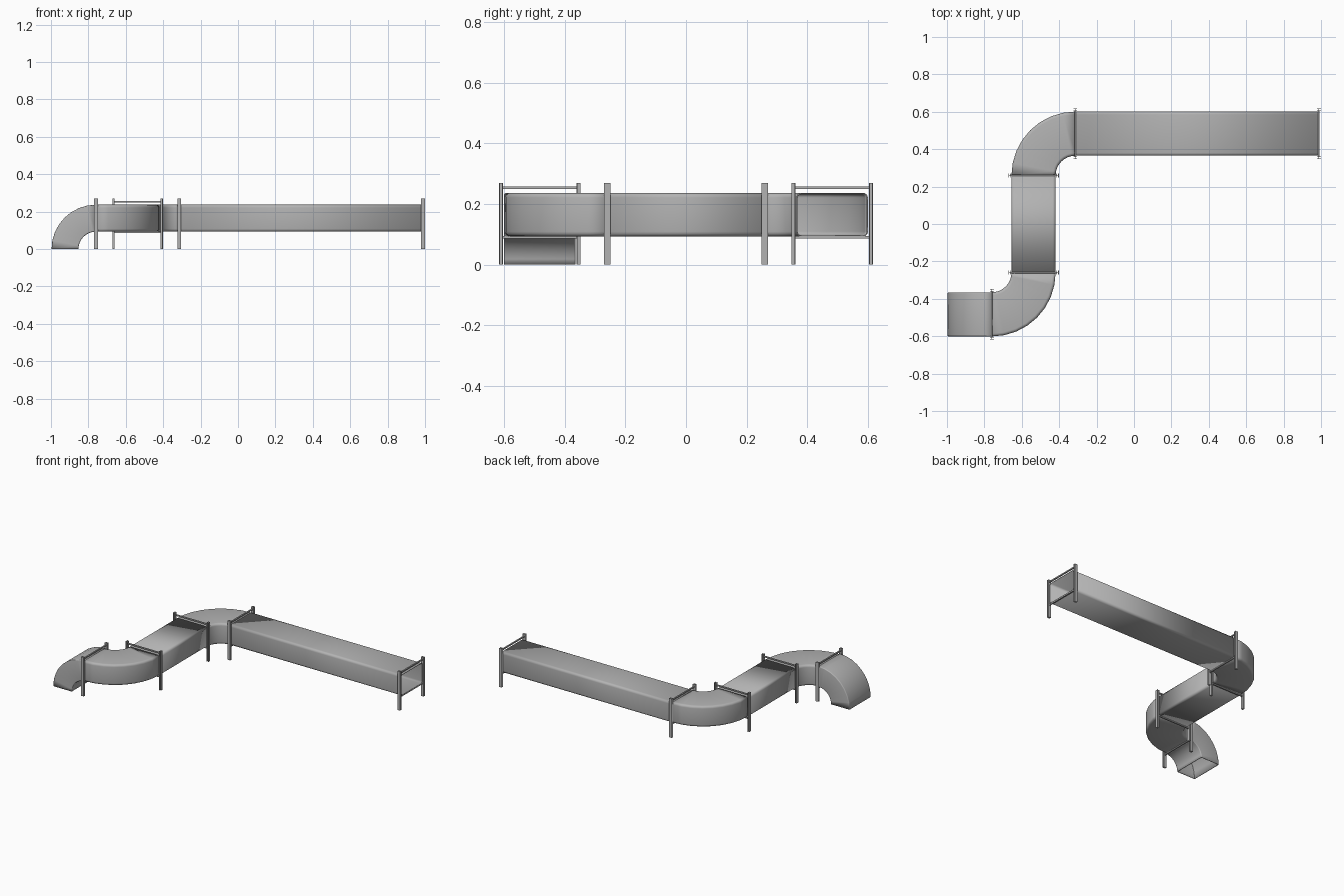
import bpy, bmesh, math
from mathutils import Vector

cube = bpy.data.objects.get("Cube")
if cube:
    bpy.data.objects.remove(cube, do_unlink=True)

metal = bpy.data.materials.new("grey_metal")
GREY = (0.45, 0.45, 0.45, 1)
metal.use_nodes = True
metal.diffuse_color = GREY
metal.node_tree.nodes["Principled BSDF"].inputs["Base Color"].default_value = GREY

HALF_W, HALF_H, MID_Z = 0.116, 0.07, 0.165
RUN_Y, RUN_X, JOINT_Y = 0.483, -0.537, 0.26
BEND_R = RUN_Y - JOINT_Y
FRONT_X, REAR_X = RUN_X - BEND_R, RUN_X + BEND_R
END_X = 0.992
UP = Vector((0, 0, 1))


def make_object(name, bm):
    mesh = bpy.data.meshes.new(name)
    bmesh.ops.recalc_face_normals(bm, faces=bm.faces)
    bm.to_mesh(mesh)
    bm.free()
    mesh.materials.append(metal)
    obj = bpy.data.objects.new(name, mesh)
    bpy.context.collection.objects.link(obj)
    return obj


def rounded_section(radius, steps=4):
    """Rounded rectangle as (side, up) pairs."""
    points = []
    for quarter, (sx, sy) in enumerate([(1, 1), (-1, 1), (-1, -1), (1, -1)]):
        for i in range(steps + 1):
            a = (quarter + i / steps) * math.pi / 2
            points.append((sx * (HALF_W - radius) + radius * math.cos(a),
                           sy * (HALF_H - radius) + radius * math.sin(a)))
    return points


def duct(name, stations, radius=0.014):
    """Open thin-walled tube through (centre, side, up) stations."""
    bm = bmesh.new()
    section = rounded_section(radius)
    rings = [[bm.verts.new(c + side * u + up * v) for u, v in section]
             for c, side, up in stations]
    n = len(section)
    for a, b in zip(rings, rings[1:]):
        for i in range(n):
            j = (i + 1) % n
            bm.faces.new((a[i], a[j], b[j], b[i]))
    obj = make_object(name, bm)
    wall = obj.modifiers.new("wall", "SOLIDIFY")
    wall.thickness, wall.offset = 0.004, 0
    bpy.ops.object.select_all(action="DESELECT")
    obj.select_set(True)
    bpy.context.view_layer.objects.active = obj
    bpy.ops.object.shade_smooth_by_angle(angle=math.radians(35))


def flat_bend(cx, cy, start, end, steps=8):
    stations = []
    for i in range(steps + 1):
        a = math.radians(start + (end - start) * i / steps)
        side = Vector((math.cos(a), math.sin(a), 0))
        stations.append((Vector((cx, cy, MID_Z)) + side * BEND_R, side, UP))
    return stations


def down_elbow(cx, cy, steps=8):
    stations = []
    for i in range(steps + 1):
        a = math.pi - i / steps * math.pi / 2
        out = Vector((math.cos(a), 0, math.sin(a)))
        stations.append((Vector((cx, cy, 0)) + out * MID_Z, Vector((0, 1, 0)), out))
    return stations


def straight(start, end, side):
    return [(Vector((*p, MID_Z)), Vector(side), UP) for p in (start, end)]


# Duct sections
duct("outlet_elbow", down_elbow(FRONT_X, -RUN_Y), radius=0.004)
duct("front_bend", flat_bend(FRONT_X, -JOINT_Y, -90, 0))
duct("middle_duct", straight((RUN_X, -JOINT_Y), (RUN_X, JOINT_Y), (1, 0, 0)))
duct("rear_bend", flat_bend(REAR_X, JOINT_Y, 180, 90))
duct("long_duct", straight((REAR_X, RUN_Y), (END_X, RUN_Y), (0, 1, 0)))


def add_box(bm, x, y, z, sx, sy, sz):
    for v in bmesh.ops.create_cube(bm, size=1)["verts"]:
        v.co = Vector((x + v.co.x * sx, y + v.co.y * sy, z + v.co.z * sz))


def support_frame(name, x, y, angle):
    """Two beam-section posts joined by bars above and below the duct."""
    bm = bmesh.new()
    height, offset = 0.27, 0.1285
    for s in (-1, 1):
        add_box(bm, 0, s * offset, height / 2, 0.004, 0.008, height)
        for flange in (-1, 1):
            add_box(bm, 0, s * offset + flange * 0.005, height / 2, 0.021, 0.003, height)
    for z in (0.254, 0.09):
        add_box(bm, 0, 0, z, 0.009, 2 * offset - 0.012, 0.008)
    frame = make_object(name, bm)
    frame.location = (x, y, 0)
    frame.rotation_euler.z = math.radians(angle)


# Support frames at each joint and at the open end
support_frame("outlet_frame", FRONT_X, -RUN_Y, 0)
support_frame("front_bend_frame", RUN_X, -JOINT_Y, 90)
support_frame("rear_bend_frame", RUN_X, JOINT_Y, 90)
support_frame("long_duct_frame", REAR_X, RUN_Y, 0)
support_frame("end_frame", END_X - 0.004, RUN_Y, 0)
